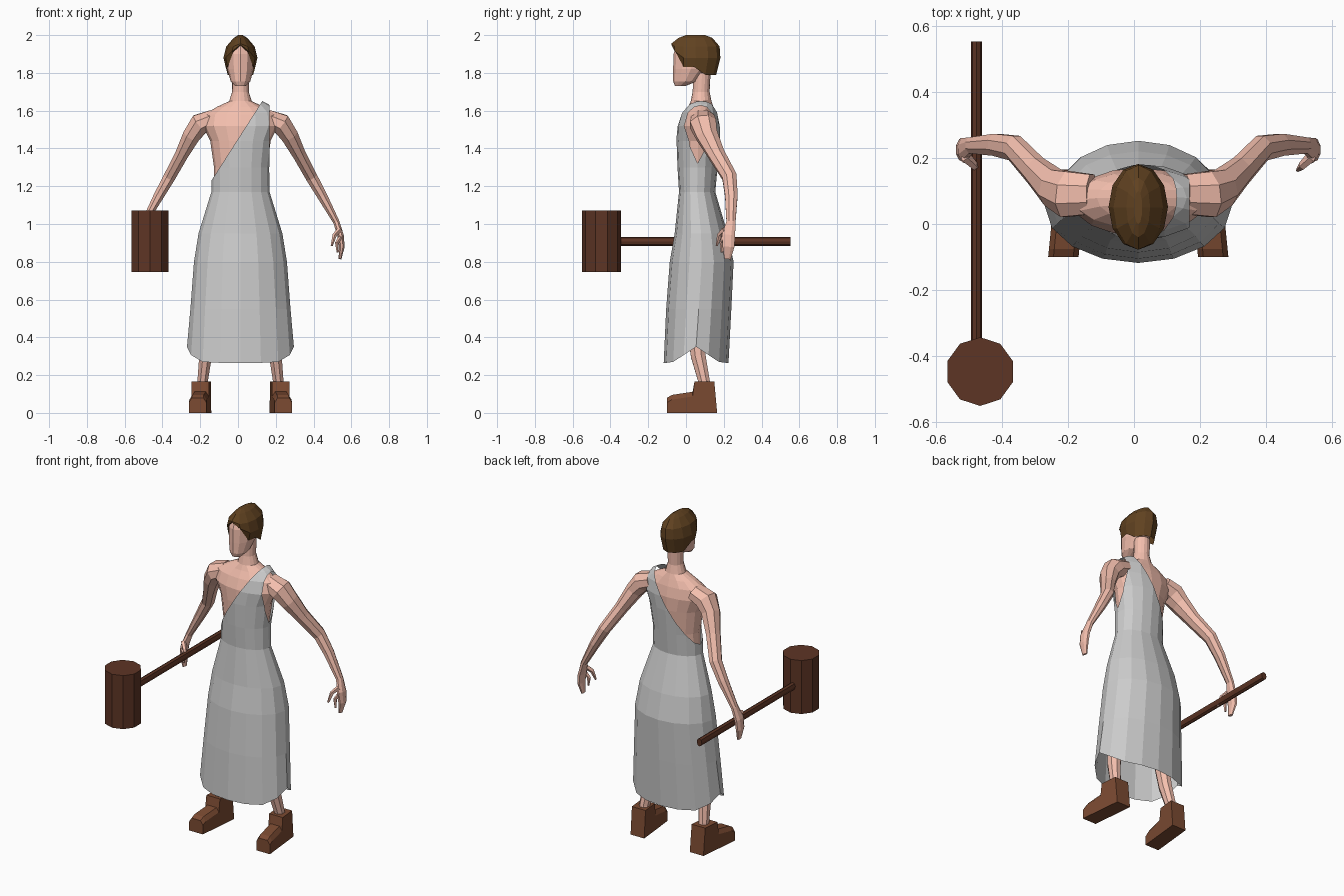
import bpy, bmesh, math
from mathutils import Vector

if "Cube" in bpy.data.objects:
    bpy.data.objects.remove(bpy.data.objects["Cube"])

CX = 0.013  # centre line of the figure


def material(name, rgb):
    m = bpy.data.materials.new(name)
    m.diffuse_color = (*rgb, 1)
    m.use_nodes = True
    m.node_tree.nodes["Principled BSDF"].inputs["Base Color"].default_value = m.diffuse_color
    return m


SKIN = material("skin", (0.9, 0.52, 0.42))
HAIR = material("hair", (0.12, 0.055, 0.015))
LEATHER = material("leather", (0.2, 0.07, 0.032))
WOOD = material("wood", (0.11, 0.035, 0.018))


def loft(name, rings, mat=None, caps=(True, True), cuts=()):
    """Skin a list of equal-length point rings, then trim by planes."""
    bm = bmesh.new()
    vs = [[bm.verts.new(p) for p in r] for r in rings]
    n = len(rings[0])
    for a, b in zip(vs, vs[1:]):
        for i in range(n):
            j = (i + 1) % n
            bm.faces.new((a[i], a[j], b[j], b[i]))
    if caps[0]:
        bm.faces.new(vs[0])
    if caps[1]:
        bm.faces.new(vs[-1])
    bmesh.ops.recalc_face_normals(bm, faces=bm.faces)
    for co, no in cuts:
        bmesh.ops.bisect_plane(bm, geom=bm.verts[:] + bm.edges[:] + bm.faces[:],
                               plane_co=co, plane_no=no, clear_outer=True)
    me = bpy.data.meshes.new(name)
    bm.to_mesh(me)
    bm.free()
    ob = bpy.data.objects.new(name, me)
    bpy.context.collection.objects.link(ob)
    if mat:
        me.materials.append(mat)
    return ob


def oval(z, hw, yf, yb, n=16, grow=0.0):
    """Horizontal oval; z may be a function of sin(angle), -1 at the front."""
    pts = []
    for i in range(n):
        a = 2 * math.pi * i / n
        s = math.sin(a)
        h = z(s) if callable(z) else z
        pts.append((CX + (hw + grow) * math.cos(a), (yf + yb) / 2 + ((yb - yf) / 2 + grow) * s, h))
    return pts


def limb(name, side, path, n=8, mat=SKIN):
    """Tube along (dx, y, z, radius_y, radius_x) points on one side."""
    cs = [Vector((CX + side * p[0], p[1], p[2])) for p in path]
    rings = []
    for k, c in enumerate(cs):
        d = (cs[min(k + 1, len(cs) - 1)] - cs[max(k - 1, 0)]).normalized()
        u = Vector((0, 1, 0))
        u = (u - d * u.dot(d)).normalized()
        v = d.cross(u)
        ru, rv = path[k][3:]
        rings.append([c + u * ru * math.cos(t) + v * rv * math.sin(t)
                      for t in (2 * math.pi * (i + 0.5) / n for i in range(n))])
    return loft(name, rings, mat)


# Torso and neck
torso = [(1.0, .15, 0, .17), (1.17, .14, -.025, .145), (1.3, .14, -.033, .155),
         (1.44, .16, -.038, .168), (1.52, .2, -.035, .17), (1.58, .19, -.012, .158),
         (1.62, .125, .012, .145), (1.65, .06, .025, .135)]
loft("torso", [oval(*r) for r in torso + [(1.7, .044, .035, .125), (1.8, .045, .04, .13)]], SKIN)

# Head
loft("head", [oval(*r, 12) for r in
              [(1.73, .028, -.058, -.005), (1.755, .052, -.068, .06), (1.82, .07, -.068, .12),
               (1.9, .074, -.066, .15), (1.95, .06, -.05, .14)]], SKIN)


# Hair cap with a hairline that frames the face
def hairline(s):
    if s < -.9:
        return 1.945
    if s < -.7:
        return 1.91
    return 1.83 if s < .2 else 1.79


hair = [(hairline, .078, -.07, .16), (lambda s: max(hairline(s) + .004, 1.88), .09, -.078, .182),
        (lambda s: max(hairline(s) + .01, 1.94), .075, -.078, .178),
        (1.985, .036, -.04, .14), (2.0, .012, .0, .1)]
loft("hair", [oval(*r, 12) for r in hair], HAIR, (False, True))


# Dress: flared skirt with a hem raised at the sides
def hem(s):
    return .35 - .085 * min(1, abs(s) / .75)


skirt = [(hem, .283, -.118, .225), (.55, .265, -.105, .24), (.8, .246, -.086, .252),
         (.95, .222, -.06, .22), (1.17, .154, -.037, .155)]
loft("skirt", [oval(*r) for r in skirt], None, (False, False))

# Dress: bodice over one shoulder, trimmed on the diagonal and at the armhole
bodice = [(1.17, .142, -.025, .143)] + torso[2:5] + [(1.59, .19, -.015, .16), (1.635, .135, .008, .15),
                                                    (1.658, .09, .03, .135)]
loft("bodice", [oval(*r, grow=.012) for r in bodice], None, (False, False),
     [((-.115, 0, 1.27), (-.375, 0, .24)), ((.168, 0, 1.4), (1, 0, 0))])

arm = [(.14, .09, 1.56, .065, .05), (.215, .09, 1.53, .075, .06), (.258, .11, 1.47, .062, .05),
       (.31, .16, 1.37, .048, .038), (.375, .23, 1.25, .042, .034), (.432, .24, 1.15, .036, .029),
       (.508, .238, 1.01, .026, .018), (.53, .225, .94, .038, .018), (.537, .225, .88, .034, .016),
       (.527, .22, .815, .018, .008)]
thumb = [(.525, .205, .97, .018, .014), (.498, .178, .94, .014, .012), (.483, .163, .885, .006, .006)]
finger = [(.53, .2, .93, .014, .012), (.51, .19, .9, .012, .01), (.515, .19, .85, .006, .006)]
leg = [(.2, .105, .1, .034, .032), (.2, .095, .17, .033, .03), (.185, .065, .3, .042, .036),
       (.165, .045, .5, .05, .045), (.12, .06, .9, .08, .07)]
# Boot side profile as (y, z), and the lower profile of its bevelled flanks
sole = [(-.1, 0), (-.1, .08), (-.075, .095), (.035, .112), (.045, .165), (.15, .165), (.165, 0)]

for side, label in ((-1, "right"), (1, "left")):
    limb(label + "_arm", side, arm)
    limb(label + "_thumb", side, thumb, 5)
    limb(label + "_finger", side, finger, 5)
    limb(label + "_leg", side, leg)
    # Boot, toes turned slightly outward
    rings = []
    for w, drop in ((-.046, .025), (-.03, 0), (.03, 0), (.046, .025)):
        rings.append([(CX + side * (.21 + w + .1 * (.07 - y)), y,
                       z - drop if 0 < z < .15 else z) for y, z in sole])
    loft(label + "_boot", rings, LEATHER)

# Mallet: ten-sided head and a thin handle running front to back
R = .104
loft("mallet_head", [[(-.466 + R * math.sin(math.pi * i / 5), -.447 + R * math.cos(math.pi * i / 5), z)
                      for i in range(10)] for z in (.745, 1.072)], WOOD)
loft("mallet_handle", [[(-.477 + .017 * math.cos(math.pi * i / 4), y, .908 + .024 * math.sin(math.pi * i / 4))
                        for i in range(8)] for y in (-.4, .553)], WOOD)
